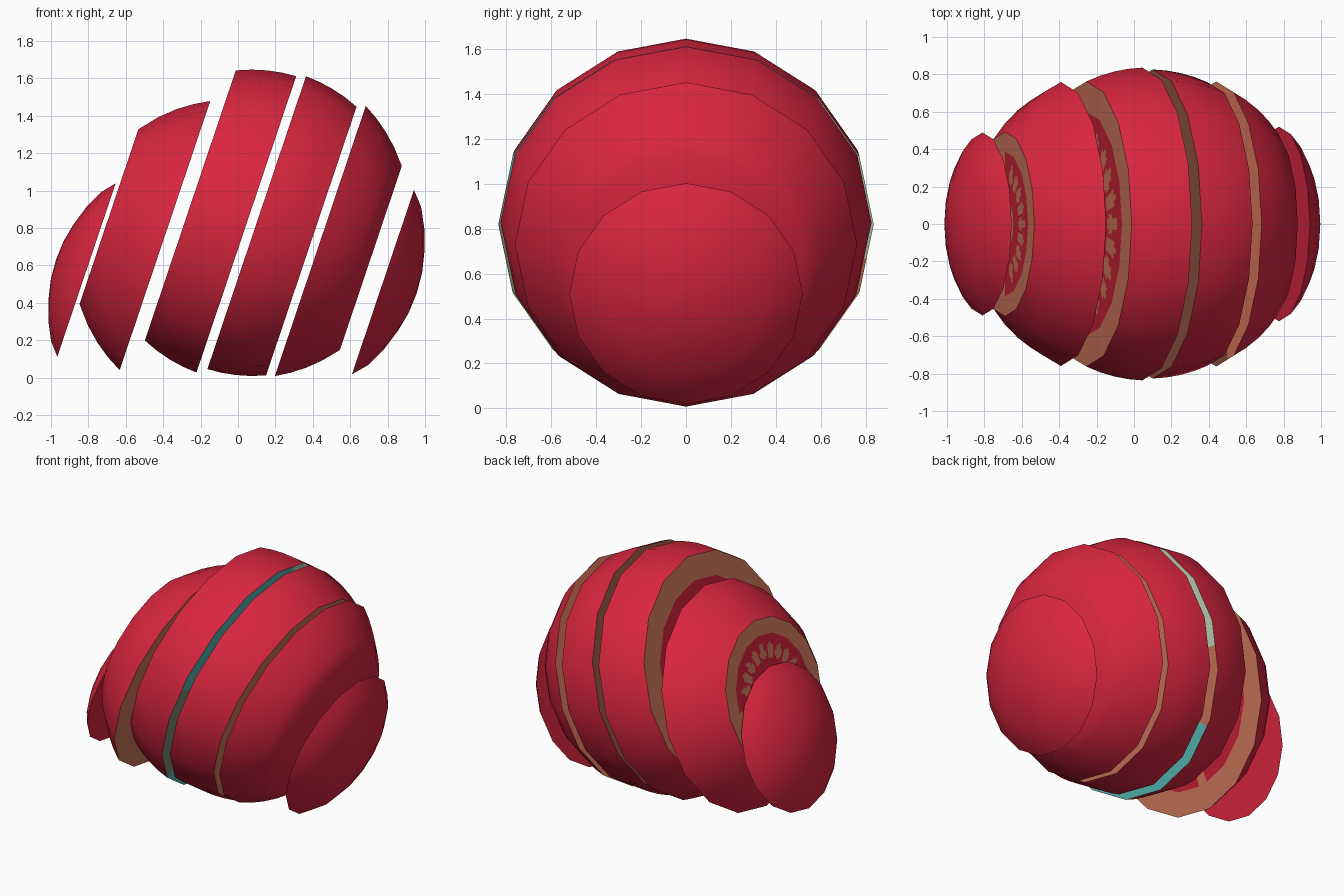
import bpy
import bmesh
import math
from mathutils import Vector

if "Cube" in bpy.data.objects:
    bpy.data.objects.remove(bpy.data.objects["Cube"])

TILT = math.radians(18.6)
AXIS = Vector((math.cos(TILT), 0, -math.sin(TILT)))   # slicing direction
UP = Vector((math.sin(TILT), 0, math.cos(TILT)))      # up within a cut
SIDE = Vector((0, 1, 0))
N = 16                                                # sides of the fruit
SUB = 6                                               # cut face subdivisions per side


def mat(name, r, g, b):
    m = bpy.data.materials.new(name)
    m.diffuse_color = (r, g, b, 1)
    m.use_nodes = True
    m.node_tree.nodes["Principled BSDF"].inputs["Base Color"].default_value = m.diffuse_color
    return m


SKIN, FLESH, TAN, SALMON, BROWN, TEAL, MINT, GREY = range(8)
MATS = [
    mat("skin red", .70, .019, .051), mat("flesh red", .55, .013, .036),
    mat("tan flesh", .578, .174, .098), mat("salmon flesh", .775, .202, .117),
    mat("brown flesh", .305, .098, .058), mat("teal", .09, .485, .456),
    mat("mint", .515, .68, .485), mat("grey green", .20, .25, .165),
]


def point(c, t, r, a):
    return c + AXIS * t + (UP * math.cos(a) + SIDE * math.sin(a)) * r


def finish(bm, name, angle):
    me = bpy.data.meshes.new(name)
    bm.to_mesh(me)
    bm.free()
    for m in MATS:
        me.materials.append(m)
    me.shade_smooth()
    me.set_sharp_from_angle(angle=math.radians(angle))
    ob = bpy.data.objects.new(name, me)
    bpy.context.collection.objects.link(ob)


# skin: profile of (t, r) revolved about the slicing axis
def skin(name, c, profile, cap_start=False, cap_end=False, angle=35):
    bm = bmesh.new()
    rings = []
    for t, r in profile:
        if r < 1e-4:
            rings.append([bm.verts.new(c + AXIS * t)] * N)
        else:
            rings.append([bm.verts.new(point(c, t, r, 2 * math.pi * i / N)) for i in range(N)])
    for A, B in zip(rings, rings[1:]):
        for i in range(N):
            j = (i + 1) % N
            quad = list(dict.fromkeys((A[i], B[i], B[j], A[j])))
            f = bm.faces.new(quad)
            f.normal_update()
            if f.normal.dot(f.calc_center_median() - c - AXIS * (profile[0][0] + profile[-1][0]) / 2) < 0:
                f.normal_flip()
    for ring, sign, use in ((rings[0], -1, cap_start), (rings[-1], 1, cap_end)):
        if use:
            f = bm.faces.new(ring)
            f.normal_update()
            if f.normal.dot(AXIS) * sign < 0:
                f.normal_flip()
    finish(bm, name, angle)


# colour rule of a cut: rim, three chambers, spoke walls, core and seeds
def cut_colour(q, a, radius, rim):
    deg = math.degrees(a)
    if deg > 180:
        deg -= 360
    if q > .79:
        return rim(deg)
    if q < .27:
        return TAN
    for wall in (95, -95, 180):
        d = math.radians(deg - wall)
        if math.cos(d) > 0 and abs(math.sin(d)) * q < .065:
            return rim(deg)
    step = 17
    near = round(deg / step) * step
    if abs(near) <= 70 or 110 < abs(near) < 165:
        dx = q * math.radians(deg - near) / .06
        dy = (q - .56) / .11
        if dx * dx + dy * dy < 1:
            return TAN
    return FLESH


# flat cut face, a polar grid that keeps the 16-sided outline
def cut_face(name, c, radius, sign, rim):
    bm = bmesh.new()
    seg, rings = N * SUB, 28
    half = math.pi / N
    grid = []
    for k in range(1, rings + 1):
        row = []
        for i in range(seg):
            a = 2 * math.pi * i / seg
            flat = math.cos(half) / math.cos(a % (2 * half) - half)
            row.append(bm.verts.new(point(c, 0, radius * flat * k / rings, a)))
        grid.append(row)
    hub = bm.verts.new(c)
    for k in range(rings):
        for i in range(seg):
            j = (i + 1) % seg
            if k == 0:
                vs = [hub, grid[0][i], grid[0][j]]
            else:
                vs = [grid[k - 1][i], grid[k][i], grid[k][j], grid[k - 1][j]]
            f = bm.faces.new(vs)
            f.normal_update()
            if f.normal.dot(AXIS) * sign < 0:
                f.normal_flip()
            f.material_index = cut_colour((k + .5) / rings, 2 * math.pi * (i + .5) / seg, radius, rim)
    finish(bm, name, 30)


def tan(d):
    return TAN


def brown(d):
    return BROWN


def salmon(d):
    return BROWN if -160 < d < -75 else SALMON


# discoloured rim on the middle cut; the angle runs from the top to the back
def mouldy(d):
    if 15 < d < 100:
        return MINT
    if 100 <= d < 140:
        return TAN
    if -135 < d < -75:
        return GREY
    return TEAL


# middle slices: name, left centre, left r, thickness, right r, left rim, right rim
SLICES = [
    ("left_slice", (-.69, .86), .493, .316, .759, tan, tan),
    ("middle_left_slice", (-.255, .92), .762, .316, .836, tan, mouldy),
    ("middle_right_slice", (.10, .828), .826, .308, .758, brown, tan),
    ("right_slice", (.44, .73), .762, .285, .519, salmon, None),
]
for name, (x, z), r0, w, r1, left, right in SLICES:
    c = Vector((x, 0, z))
    # the skin follows the sphere through both rims
    a = (r0 * r0 - r1 * r1 - w * w) / (2 * w)
    R2 = r0 * r0 + a * a
    prof = [(w * k / 4, math.sqrt(R2 - (a + w * k / 4) ** 2)) for k in range(5)]
    skin(name, c, prof, cap_end=right is None, angle=35 if right else 80)
    cut_face(name + "_left_cut", c, r0, -1, left)
    if right:
        cut_face(name + "_right_cut", c + AXIS * w, r1, 1, right)

# end caps that have slid down
CAP = [(1, 0), (.96, .22), (.84, .42), (.62, .66), (.34, .86), (0, 1)]
skin("left_end_cap", Vector((-.81, 0, .575)), [(-.172 * t, .489 * r) for t, r in CAP], cap_end=True)
skin("right_end_cap", Vector((.775, 0, .51)), [(.19 * t, .52 * r) for t, r in reversed(CAP)], cap_start=True)
